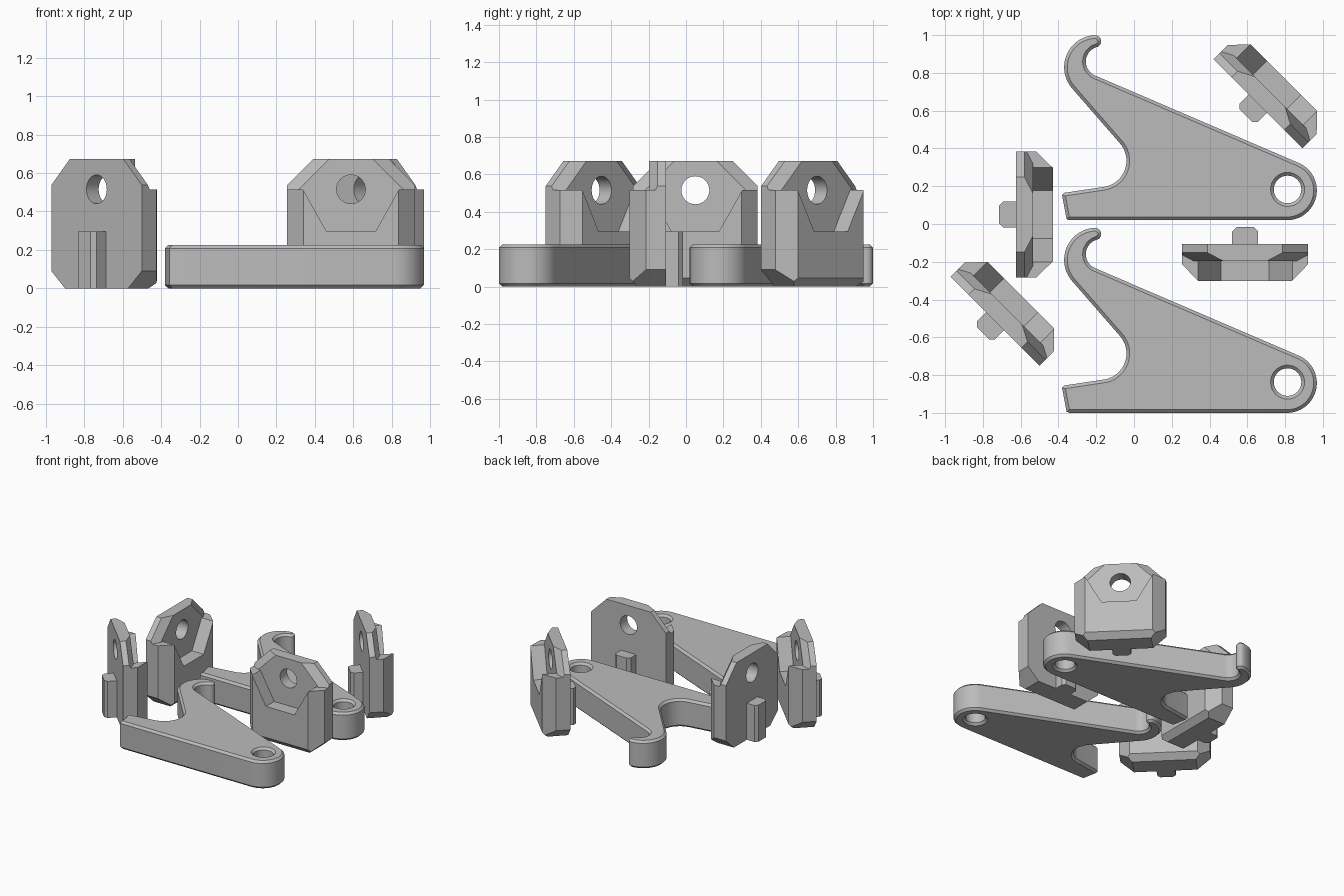
import bpy, bmesh
from math import sin, cos, radians, pi
from mathutils import Vector, Matrix

cube = bpy.data.objects.get("Cube")
if cube:
    bpy.data.objects.remove(cube, do_unlink=True)

grey = bpy.data.materials.new("plain grey")
grey.use_nodes = True
grey.diffuse_color = (0.5, 0.5, 0.5, 1)
grey.node_tree.nodes["Principled BSDF"].inputs["Base Color"].default_value = (0.5, 0.5, 0.5, 1)


def add_object(name, mesh, loc=(0, 0, 0), turn=0):
    obj = bpy.data.objects.new(name, mesh)
    bpy.context.collection.objects.link(obj)
    obj.location = loc
    obj.rotation_euler.z = radians(turn)
    return obj


def arc(cx, cy, r, start, end, steps):
    angles = [radians(start + (end - start) * i / steps) for i in range(steps + 1)]
    return [(cx + r * cos(a), cy + r * sin(a)) for a in angles]


# ---- Hooked levers: bevelled flat outline with a pivot hole ----
HEIGHT, EDGE = 0.225, 0.017


def lever_mesh():
    outline = [(-0.357, 0.026), (-0.342, 0.02)]
    outline += arc(0.81, 0.178, 0.158, -90, 67, 24)        # pivot end
    outline += arc(-0.175, 0.86, 0.08, 247, 110, 14)       # inside of hook
    outline += arc(-0.206, 0.967, 0.032, -65, 95, 10)      # hook tip
    outline += arc(-0.2, 0.83, 0.17, 95, 221, 18)          # back of hook
    outline += arc(-0.18, 0.335, 0.14, 41, -80, 18)        # notch
    outline += [(-0.37, 0.165), (-0.381, 0.153)]
    hole = arc(0.813, 0.183, 0.073, 360, 0, 32)[:-1]
    curve = bpy.data.curves.new("lever_outline", 'CURVE')
    curve.dimensions = '2D'
    curve.fill_mode = 'BOTH'
    curve.extrude = HEIGHT / 2 - EDGE
    curve.bevel_depth = EDGE
    curve.bevel_resolution = 0
    curve.offset = -EDGE
    for points in (outline, hole):
        spline = curve.splines.new('POLY')
        spline.points.add(len(points) - 1)
        for p, (x, y) in zip(spline.points, points):
            p.co = (x, y, 0, 1)
        spline.use_cyclic_u = True
    helper = add_object("lever_outline", curve)
    bpy.context.view_layer.update()
    deps = bpy.context.evaluated_depsgraph_get()
    mesh = bpy.data.meshes.new_from_object(helper.evaluated_get(deps))
    bpy.data.objects.remove(helper, do_unlink=True)
    bm = bmesh.new()
    bm.from_mesh(mesh)
    bmesh.ops.remove_doubles(bm, verts=bm.verts, dist=0.0002)
    bmesh.ops.recalc_face_normals(bm, faces=bm.faces)
    bm.to_mesh(mesh)
    bm.free()
    mesh.materials.clear()
    mesh.materials.append(grey)
    return mesh


# ---- Jaw pads: chamfered block with a recess, a hole and a rear tab ----
HALF, TALL, DEEP, PLATE, STEP = 0.333, 0.672, 0.195, 0.09, 0.515


def solid(name, lo, hi, cuts=()):
    """Box from lo to hi, keeping the inner side of each (point, normal) cut."""
    bm = bmesh.new()
    bmesh.ops.create_cube(bm, size=1)
    lo, hi = Vector(lo), Vector(hi)
    for v in bm.verts:
        v.co = (lo + hi) / 2 + v.co * (hi - lo)
    for point, normal in cuts:
        bmesh.ops.bisect_plane(bm, geom=bm.verts[:] + bm.edges[:] + bm.faces[:],
                               plane_co=point, plane_no=normal, clear_outer=True)
        bmesh.ops.holes_fill(bm, edges=[e for e in bm.edges if e.is_boundary])
    bmesh.ops.recalc_face_normals(bm, faces=bm.faces)
    return finish(name, bm)


def prism(name, profile, y0, y1):
    """Outline in x and z, extruded along y."""
    bm = bmesh.new()
    face = bm.faces.new([bm.verts.new((x, y0, z)) for x, z in profile])
    moved = bmesh.ops.extrude_face_region(bm, geom=[face])["geom"]
    bmesh.ops.translate(bm, vec=(0, y1 - y0, 0),
                        verts=[g for g in moved if isinstance(g, bmesh.types.BMVert)])
    bmesh.ops.recalc_face_normals(bm, faces=bm.faces)
    return finish(name, bm)


def finish(name, bm):
    mesh = bpy.data.meshes.new(name)
    bm.to_mesh(mesh)
    bm.free()
    mesh.materials.append(grey)
    return add_object(name, mesh)


def pad_mesh():
    # Chamfers of the block: upper corners, lower corners, front sides, front bottom
    cuts = [((0, -DEEP, 0.045), (0, -1, -1))]
    for s in (-1, 1):
        cuts += [((s * HALF, 0, TALL - 0.135), (s, 0, 1)),
                 ((s * HALF, 0, 0.09), (s * 0.09, 0, -0.1)),
                 ((s * HALF, -0.107, 0), (s * 0.088, -0.085, 0))]
    body = solid("pad_body", (-HALF, -DEEP, 0), (HALF, 0, TALL), cuts)
    # Recess over the front, leaving two side arms
    half = [(0.127, 0.295), (0.25, STEP), (0.5, STEP), (0.5, 0.9)]
    recess = prism("recess_cutter", half + [(-x, z) for x, z in reversed(half)], -PLATE, -0.4)
    tools = [(recess, 'DIFFERENCE')]
    # Bevels along the upper corners of the plate
    for s in (-1, 1):
        slope = Vector((s, 0, 1)).normalized() * 0.045 + Vector((0, -0.06, 0))
        bevel = solid("bevel_cutter", (-0.8, -0.4, STEP), (0.8, 0.1, 1),
                      [((s * HALF, -0.045, TALL - 0.135), -slope)])
        tools.append((bevel, 'DIFFERENCE'))
    # Through hole
    hole = prism("hole_cutter", arc(0, STEP, 0.075, 0, 360, 32)[:-1], 0.2, -0.4)
    tools.append((hole, 'DIFFERENCE'))
    # Tab on the rear
    tab = solid("tab", (-0.068, -0.03, 0), (0.068, 0.09, 0.295),
                [((s * 0.068, 0.068, 0), (s, 1, 0)) for s in (-1, 1)])
    tools.append((tab, 'UNION'))
    for tool, operation in tools:
        tool.hide_render = True
        mod = body.modifiers.new(operation, 'BOOLEAN')
        mod.object, mod.operation, mod.solver = tool, operation, 'EXACT'
    bpy.context.view_layer.update()
    deps = bpy.context.evaluated_depsgraph_get()
    mesh = bpy.data.meshes.new_from_object(body.evaluated_get(deps))
    for obj in [body] + [t for t, _ in tools]:
        bpy.data.objects.remove(obj, do_unlink=True)
    mesh.materials.clear()
    mesh.materials.append(grey)
    return mesh


lever, pad = lever_mesh(), pad_mesh()
parts = [add_object("rear_lever", lever, (0, 0, HEIGHT / 2)),
         add_object("front_lever", lever.copy(), (0, -1.02, HEIGHT / 2)),
         add_object("front_pad", pad, (0.588, -0.107, 0)),
         add_object("side_pad", pad.copy(), (-0.625, 0.05, 0), 90),
         add_object("rear_corner_pad", pad.copy(), (0.656, 0.637, 0), 135),
         add_object("front_corner_pad", pad.copy(), (-0.736, -0.515, 0), 135)]

# Smooth the curved walls, keep the chamfers crisp
bpy.ops.object.select_all(action='DESELECT')
for obj in parts:
    obj.select_set(True)
bpy.context.view_layer.objects.active = parts[0]
bpy.ops.object.shade_smooth_by_angle(angle=radians(28))
